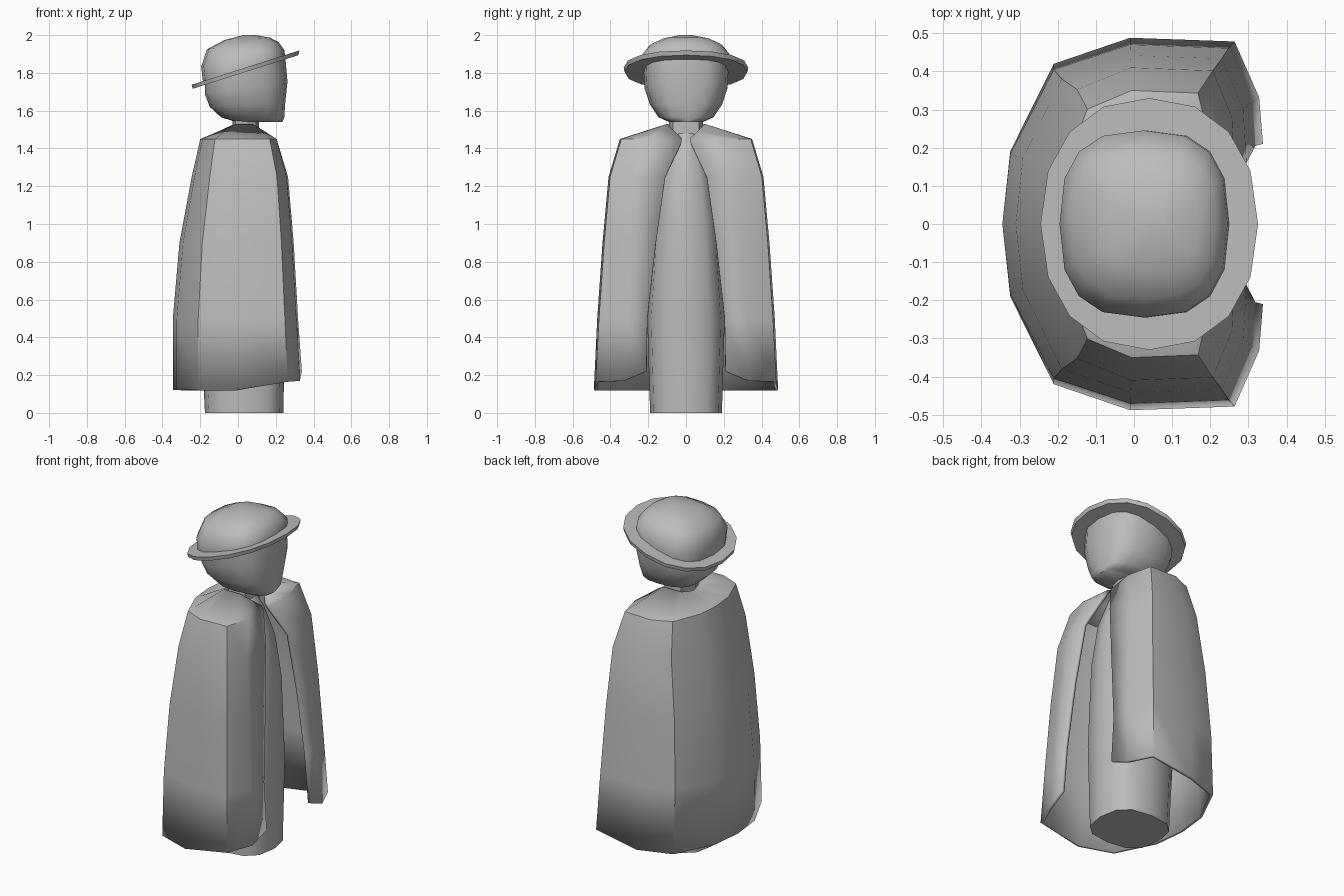
import bpy, bmesh, math

cube = bpy.data.objects.get("Cube")
if cube:
    bpy.data.objects.remove(cube, do_unlink=True)

clay = bpy.data.materials.new("plain grey")
clay.use_nodes = True
GREY = (0.5, 0.5, 0.5, 1)
clay.diffuse_color = GREY
clay.node_tree.nodes["Principled BSDF"].inputs["Base Color"].default_value = GREY


def finish(name, bm, angle):
    bmesh.ops.recalc_face_normals(bm, faces=bm.faces)
    mesh = bpy.data.meshes.new(name)
    bm.to_mesh(mesh)
    bm.free()
    mesh.materials.append(clay)
    obj = bpy.data.objects.new(name, mesh)
    bpy.context.collection.objects.link(obj)
    bpy.ops.object.select_all(action="DESELECT")
    bpy.context.view_layer.objects.active = obj
    obj.select_set(True)
    bpy.ops.object.shade_smooth_by_angle(angle=math.radians(angle))
    return obj


def bridge(bm, low, high, closed=True):
    for i in range(len(low) if closed else len(low) - 1):
        j = (i + 1) % len(low)
        bm.faces.new((low[i], low[j], high[j], high[i]))


def loft(name, rings, sides=16, square=0.75, angle=50):
    """Stack rounded rings given as height, back x, front x, half width, slope."""
    bm = bmesh.new()
    previous = None
    for height, back, front, half, slope in rings:
        ring = []
        for i in range(sides):
            a = math.tau * i / sides
            c, s = math.cos(a), math.sin(a)
            u = math.copysign(abs(c) ** square, c)
            v = math.copysign(abs(s) ** square, s)
            x = (back + front) / 2 + u * (front - back) / 2
            ring.append(bm.verts.new((x, v * half, height + slope * (x - 0.04))))
        if previous:
            bridge(bm, previous, ring)
        else:
            bm.faces.new(ring)
        previous = ring
    bm.faces.new(previous)
    return finish(name, bm, angle)


# Tapered column under the cape
loft("body", [
    (0, -0.175, 0.24, 0.19, 0),
    (0.5, -0.2, 0.25, 0.205, 0),
    (1.0, -0.17, 0.24, 0.17, 0),
    (1.25, -0.12, 0.21, 0.13, 0),
    (1.42, -0.06, 0.15, 0.08, 0),
    (1.48, -0.03, 0.11, 0.06, 0)], sides=12)
loft("neck", [(1.42, -0.03, 0.11, 0.09, 0), (1.58, -0.03, 0.11, 0.09, 0)], sides=8)

# Head with a broad jaw, its top hidden in the hat
loft("head", [
    (1.54, -0.01, 0.235, 0.09, 0),
    (1.565, -0.09, 0.245, 0.145, 0),
    (1.63, -0.15, 0.25, 0.19, 0.05),
    (1.72, -0.175, 0.262, 0.22, 0.15),
    (1.82, -0.175, 0.25, 0.225, 0.32)])

# Tilted hat
loft("hat_crown", [
    (1.82, -0.185, 0.25, 0.245, 0.32),
    (1.88, -0.195, 0.245, 0.245, 0.2),
    (1.945, -0.165, 0.215, 0.195, 0.1),
    (1.98, -0.07, 0.17, 0.125, 0.05),
    (2.0, 0.03, 0.09, 0.03, 0)])
loft("hat_brim", [
    (1.805, -0.24, 0.32, 0.325, 0.318),
    (1.828, -0.245, 0.325, 0.33, 0.318)], square=0.9, angle=30)

# Open cape: half sections from centre back to front edge, mirrored across y
SECTION = [(-1, 0), (-0.94, 0.39), (-0.61, 0.86), (-0.03, 1), (0.78, 0.98), (0.97, 0.68), (1, 0)]
HEM = [0, 0, 0, 0, 0.045, 0.05, 0.1]
LEVELS = [  # height, back, front, half width, front edge y
    (0.12, 0.345, 0.338, 0.488, 0.21),
    (0.5, 0.345, 0.318, 0.47, 0.205),
    (0.9, 0.31, 0.295, 0.442, 0.16),
    (1.25, 0.245, 0.265, 0.41, 0.11),
    (1.45, 0.2, 0.215, 0.35, 0.025)]
COLLAR = [(-0.05, 0, 1.505), (-0.045, 0.05, 1.515), (-0.03, 0.09, 1.525), (0, 0.1, 1.53),
          (0.08, 0.1, 1.53), (0.14, 0.06, 1.49), (0.175, 0.022, 1.455)]
rows = []
for k, (z, back, front, half, edge) in enumerate(LEVELS):
    row = []
    for (u, v), lift in zip(SECTION, HEM):
        x = u * (back if u < 0 else front)
        row.append((x, v * half, z + (lift if k == 0 else 0)))
    row[-1] = (row[-1][0], edge, row[-1][2])
    if k == len(LEVELS) - 1:
        # Pull the front panel in towards the throat
        row[-2] = (front * 0.95, 0.55 * half, z)
        row[-1] = (front * 0.88, edge, z - 0.02)
    rows.append(row)
rows.append(COLLAR)

bm = bmesh.new()
last = None
for row in rows:
    mirrored = [(x, -y, z) for x, y, z in row[:0:-1]]
    ring = [bm.verts.new(p) for p in mirrored + row]
    if last:
        bridge(bm, last, ring, closed=False)
    last = ring
cape = finish("cape", bm, 40)
shell = cape.modifiers.new("thickness", "SOLIDIFY")
shell.thickness = 0.018
shell.offset = -1
# Keep the shell inside the outer surface whichever way the open sheet was wound
centre = cape.data.polygons[6]
if centre.normal.x * centre.center.x + centre.normal.y * centre.center.y < 0:
    cape.data.flip_normals()
